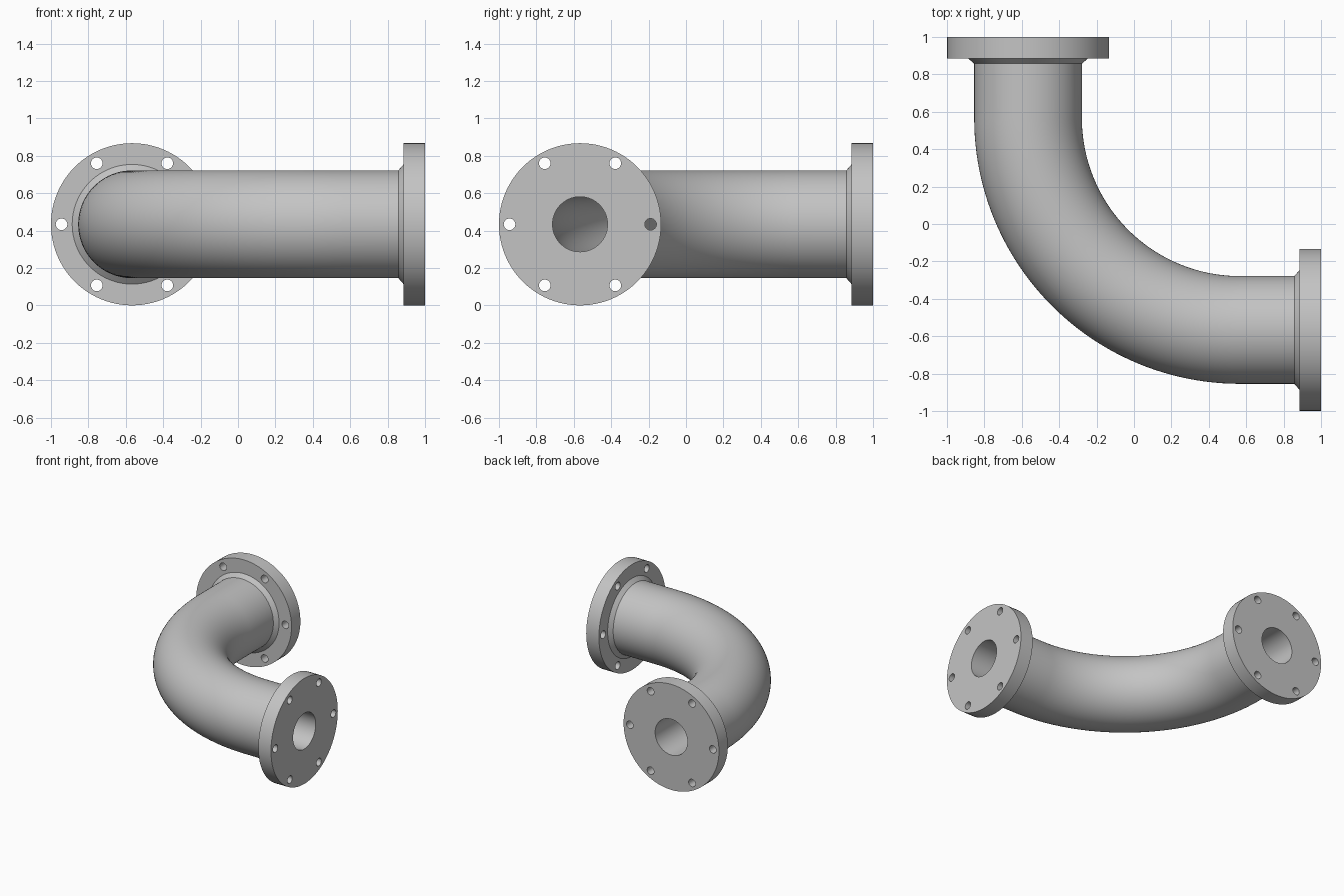
import bpy, bmesh
from math import sin, cos, pi, radians
from mathutils import Vector

cube = bpy.data.objects.get("Cube")
if cube:
    bpy.data.objects.remove(cube, do_unlink=True)

# Main dimensions
FLANGE_R, FLANGE_T = 0.4335, 0.115
PIPE_R, COLLAR_R, BORE_R = 0.288, 0.32, 0.147
BOLT_R, HOLE_R = 0.377, 0.031
AXIS = 1 - FLANGE_R          # distance of each pipe axis from the centre
BEND = 2 * AXIS              # bend radius
BACK = 1 - FLANGE_T          # inner face of the flanges
SIDES = 96

steel = bpy.data.materials.new("grey_steel")
steel.use_nodes = True
color = (0.55, 0.55, 0.55, 1)
steel.diffuse_color = color
steel.node_tree.nodes["Principled BSDF"].inputs["Base Color"].default_value = color


def finish(obj):
    obj.data.materials.clear()
    obj.data.materials.append(steel)
    bpy.ops.object.select_all(action='DESELECT')
    obj.select_set(True)
    bpy.context.view_layer.objects.active = obj
    bpy.ops.object.shade_smooth_by_angle(angle=radians(30))


def add_circle(curve, x, y, r, n):
    spline = curve.splines.new('POLY')
    spline.points.add(n - 1)
    spline.use_cyclic_u = True
    for i, p in enumerate(spline.points):
        a = 2 * pi * i / n
        p.co = (x + r * cos(a), y + r * sin(a), 0, 1)


# Flange: filled disc outline with bore and six bolt holes, extruded
def make_flange(name, location, rotation):
    curve = bpy.data.curves.new(name + "_outline", 'CURVE')
    curve.dimensions = '2D'
    curve.fill_mode = 'BOTH'
    curve.extrude = FLANGE_T / 2
    add_circle(curve, 0, 0, FLANGE_R, SIDES)
    add_circle(curve, 0, 0, BORE_R, SIDES)
    for i in range(6):
        a = i * pi / 3
        add_circle(curve, BOLT_R * cos(a), BOLT_R * sin(a), HOLE_R, 32)
    obj = bpy.data.objects.new(name, curve)
    bpy.context.collection.objects.link(obj)
    bpy.ops.object.select_all(action='DESELECT')
    obj.select_set(True)
    bpy.context.view_layer.objects.active = obj
    bpy.ops.object.convert(target='MESH')
    obj = bpy.context.object
    bm = bmesh.new()
    bm.from_mesh(obj.data)
    bmesh.ops.remove_doubles(bm, verts=bm.verts, dist=0.0001)
    bmesh.ops.recalc_face_normals(bm, faces=bm.faces)
    bm.to_mesh(obj.data)
    bm.free()
    obj.location, obj.rotation_euler = location, rotation
    finish(obj)


mid = 1 - FLANGE_T / 2
make_flange("back_flange", (-AXIS, mid, FLANGE_R), (pi / 2, 0, 0))
make_flange("left_flange", (mid, -AXIS, FLANGE_R), (pi / 2, 0, pi / 2))

# Centreline stations of the bend, each a point and its direction of travel
arc = []
for i in range(49):
    a = pi + i / 48 * pi / 2
    arc.append((Vector((AXIS + BEND * cos(a), AXIS + BEND * sin(a), FLANGE_R)),
                Vector((-sin(a), cos(a), 0))))


def back_end(d):
    return Vector((-AXIS, d, FLANGE_R)), Vector((0, -1, 0))


def left_end(d):
    return Vector((d, -AXIS, FLANGE_R)), Vector((1, 0, 0))


# Sweep round sections along the stations
def sweep(name, stations, inward=False):
    bm = bmesh.new()
    rings = []
    up = Vector((0, 0, 1))
    for (p, t), r in stations:
        side = t.cross(up)
        rings.append([bm.verts.new(p + r * (cos(a) * side + sin(a) * up))
                      for a in (2 * pi * k / SIDES for k in range(SIDES))])
    for r0, r1 in zip(rings, rings[1:]):
        for k in range(SIDES):
            j = (k + 1) % SIDES
            quad = (r0[k], r1[k], r1[j], r0[j])
            bm.faces.new(quad if inward else quad[::-1])
    # Face the shell away from (or towards) the centreline
    bm.normal_update()
    f = bm.faces[:][0]
    away = f.normal.dot(f.calc_center_median() - stations[0][0][0]) > 0
    if away == inward:
        bmesh.ops.reverse_faces(bm, faces=bm.faces)
    mesh = bpy.data.meshes.new(name)
    bm.to_mesh(mesh)
    bm.free()
    obj = bpy.data.objects.new(name, mesh)
    bpy.context.collection.objects.link(obj)
    finish(obj)


# Outer elbow with a flared weld collar at each flange
NECK = 0.857
sweep("elbow_pipe",
      [(back_end(BACK), COLLAR_R), (back_end(NECK), PIPE_R)]
      + [(s, PIPE_R) for s in arc]
      + [(left_end(NECK), PIPE_R), (left_end(BACK), COLLAR_R)])

# Inner wall of the bore
sweep("pipe_bore",
      [(s, BORE_R) for s in [back_end(BACK)] + arc + [left_end(BACK)]],
      inward=True)
